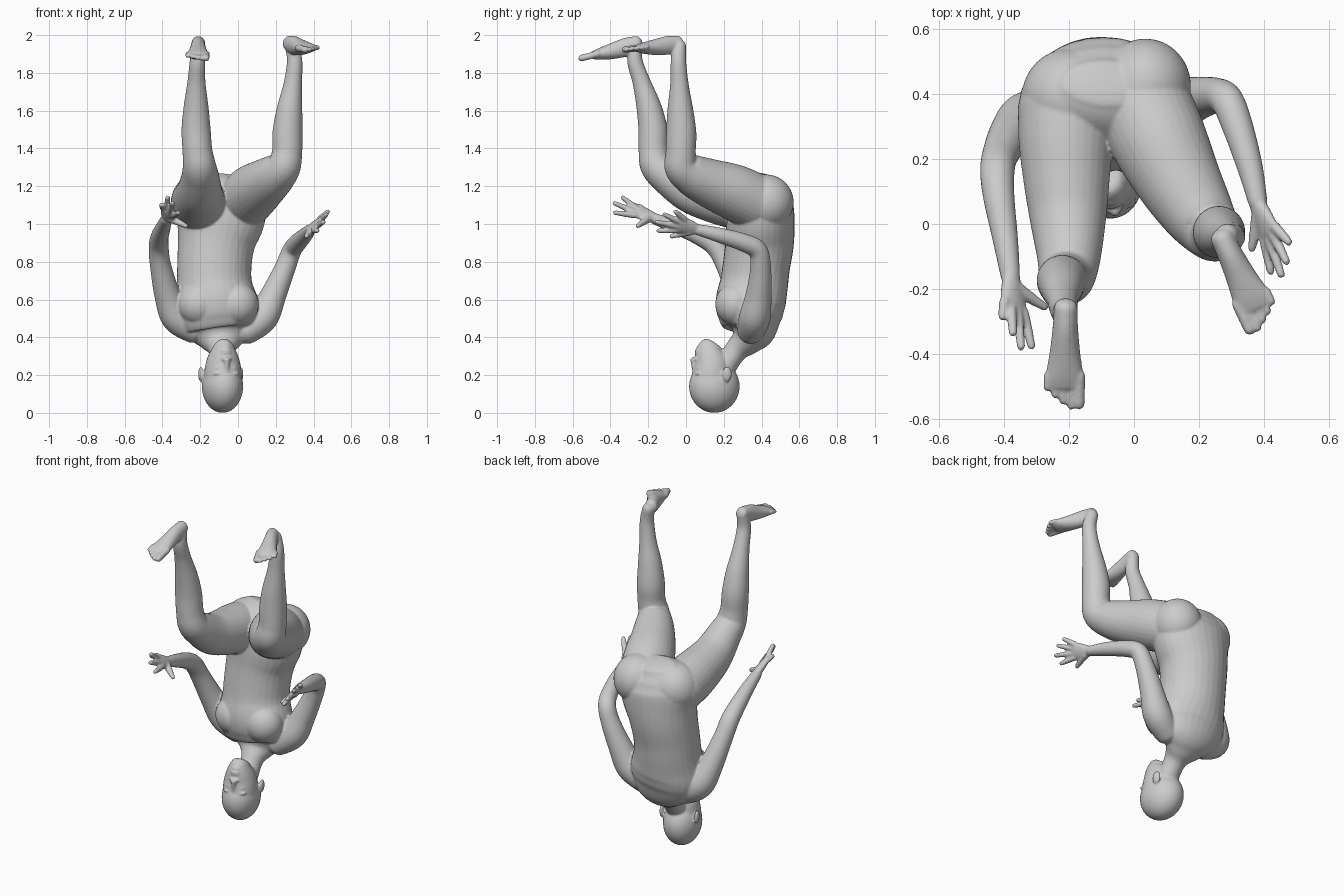
import bpy, bmesh, math
from mathutils import Vector, Matrix

bm = bmesh.new()
SEG = 32


def spline(pts, steps=6):
    """Catmull-Rom through points of any dimension."""
    out = []
    for i in range(len(pts) - 1):
        p0, p1, p2, p3 = (pts[max(i - 1, 0)], pts[i], pts[i + 1], pts[min(i + 2, len(pts) - 1)])
        for s in range(steps):
            t = s / steps
            out.append([0.5 * (2 * b + (c - a) * t + (2 * a - 5 * b + 4 * c - d) * t * t
                               + (3 * b - a - 3 * c + d) * t ** 3)
                        for a, b, c, d in zip(p0, p1, p2, p3)])
    out.append(list(pts[-1]))
    return out


def tube(pts, side=(1, 0, 0), dome=1.0, frame=Matrix()):
    """Loft of ellipses (x, y, z, half width along side[, half depth]) with round ends."""
    rows = spline([list(p) if len(p) == 5 else list(p) + [p[3]] for p in pts])
    c = [Vector(r[:3]) for r in rows]
    n = len(rows)
    rings = [(c[i], (c[min(i + 1, n - 1)] - c[max(i - 1, 0)]).normalized(), r[3], r[4])
             for i, r in enumerate(rows)]

    def cap(ring, sign):
        p, t, a, b = ring
        return [(p + t * sign * dome * min(a, b) * math.sin(k), t, a * math.cos(k), b * math.cos(k))
                for k in (0.4, 0.8, 1.15, 1.4)]
    rings = cap(rings[0], -1)[::-1] + rings + cap(rings[-1], 1)
    loops = []
    for p, t, a, b in rings:
        u = Vector(side)
        u = (u - t * u.dot(t)).normalized()
        v = t.cross(u)
        loops.append([bm.verts.new(frame @ (p + u * a * math.cos(k * math.tau / SEG)
                                            + v * b * math.sin(k * math.tau / SEG))) for k in range(SEG)])
    for l0, l1 in zip(loops, loops[1:]):
        for k in range(SEG):
            j = (k + 1) % SEG
            bm.faces.new((l0[k], l0[j], l1[j], l1[k]))
    bm.faces.new(loops[0][::-1])
    bm.faces.new(loops[-1])


def blob(center, radii, frame=Matrix()):
    m = frame @ Matrix.Translation(center) @ Matrix.Diagonal((*radii, 1))
    bmesh.ops.create_uvsphere(bm, u_segments=32, v_segments=20, radius=1, matrix=m)


def foot(heel, toe, side):
    """Sole and five toes, side pointing to the little toe."""
    h, d, s = Vector(heel), Vector(toe) - Vector(heel), Vector(side).normalized()
    tube([(*(h + d * f - Vector((0, 0, low))), a, b) for f, low, a, b in
          ((0, 0, .036, .04), (.2, .004, .039, .049), (.45, .006, .047, .042),
           (.68, .003, .058, .029), (.78, 0, .056, .019))], side, .7)
    for k, end in enumerate((.96, .98, .93, .87, .8)):
        off = s * (-.046 + .0245 * k)
        r = .018 if k == 0 else .0125
        tube([(*(h + d * f + off), r) for f in (.68, (.68 + end) / 2, end)], side)


def hand(wrist, thumb, fingers, side):
    """Flat palm, four fingers from index to little, and a thumb."""
    w, s = Vector(wrist), Vector(side).normalized()
    mid = sum((Vector(f) for f in fingers), Vector()) / 4
    kn = w.lerp(mid, .5)
    tube([(*w, .03, .024), (*w.lerp(kn, .5), .044, .022), (*kn, .051, .018)], side, .8)
    for i, tip in enumerate(fingers):
        b = kn + s * (i - 1.5) * .026
        t = Vector(tip)
        tube([(*b, .0165), (*b.lerp(t, .5), .0155), (*t, .0125)], side)
    t = Vector(thumb)
    b = w.lerp(kn, .3) - s * .022
    tube([(*b, .023), (*b.lerp(t, .5), .018), (*t, .0125)], side)


# torso from pelvis down to neck
tube([(-.08, .43, 1.235, .15, .08), (-.085, .415, 1.19, .215, .13), (-.09, .40, 1.12, .245, .168),
      (-.095, .395, 1.02, .235, .18), (-.115, .39, .9, .205, .181), (-.125, .373, .78, .197, .178),
      (-.125, .36, .68, .2, .18), (-.115, .342, .58, .222, .185), (-.105, .342, .5, .222, .168),
      (-.095, .342, .43, .19, .13), (-.09, .315, .38, .12, .085), (-.085, .265, .33, .068, .062),
      (-.08, .21, .25, .062, .06), (-.08, .18, .19, .06, .06)], dome=.25)
# chest and buttocks
for x in (-.205, -.005):
    blob((x, .265, .575), (.115, .11, .115))
blob((-.195, .39, 1.11), (.15, .15, .15))
blob((.035, .425, 1.115), (.14, .145, .147))

# legs
tube([(-.21, .36, 1.1, .147), (-.21, .25, 1.12, .144), (-.207, .13, 1.145, .132), (-.203, .02, 1.18, .118),
      (-.2, -.09, 1.25, .1), (-.205, -.155, 1.31, .088), (-.215, -.172, 1.39, .079),
      (-.222, -.175, 1.5, .077), (-.222, -.197, 1.62, .066), (-.22, -.235, 1.75, .048),
      (-.215, -.27, 1.86, .041), (-.212, -.265, 1.94, .036)])
tube([(.03, .36, 1.12, .15), (.08, .25, 1.17, .147), (.14, .13, 1.215, .13), (.2, .03, 1.26, .11),
      (.243, -.025, 1.305, .09), (.26, -.028, 1.38, .08), (.262, -.025, 1.48, .08),
      (.272, -.03, 1.6, .069), (.29, -.035, 1.74, .049), (.3, -.04, 1.86, .041), (.285, -.035, 1.94, .036)])
foot((-.21, -.255, 1.957), (-.215, -.565, 1.875), (-1, 0, 0))
foot((.27, -.04, 1.957), (.402, -.315, 1.924), (.9, .42, .05))

# arms
tube([(-.24, .34, .445, .075), (-.325, .325, .51, .084), (-.375, .28, .63, .069), (-.41, .215, .78, .056),
      (-.42, .16, .875, .053), (-.415, .08, .93, .048), (-.395, -.05, .985, .039), (-.38, -.16, 1.025, .03)])
tube([(.05, .345, .44, .075), (.132, .365, .51, .083), (.19, .385, .63, .068), (.25, .395, .77, .055),
      (.285, .38, .86, .051), (.315, .31, .9, .048), (.355, .18, .94, .04), (.38, .07, .968, .03)])
hand((-.378, -.165, 1.03), (-.275, -.255, .99),
     [(-.315, -.375, 1.06), (-.347, -.378, 1.11), (-.372, -.335, 1.14), (-.405, -.285, 1.1)], (-.7, .4, .5))
hand((.38, .06, .97), (.362, -.075, .935),
     [(.42, -.145, .965), (.452, -.155, 1.01), (.468, -.115, 1.05), (.475, -.055, 1.065)], (.4, .55, .75))

# head, turned a little to the side
H = Matrix.Translation((-.082, .15, 0)) @ Matrix.Rotation(math.radians(12), 4, 'Z')
blob((0, 0, .14), (.108, .135, .14), H)                             # skull
tube([(0, -.012, .12, .1, .116), (0, -.012, .19, .1, .109), (0, -.012, .25, .094, .098),
      (0, -.014, .3, .08, .088), (0, -.008, .335, .062, .08), (0, .005, .355, .045, .062)],
     dome=.25, frame=H)                                             # face and jaw
blob((0, -.07, .345), (.032, .026, .02), H)                         # chin
tube([(0, -.109, .22, .011), (0, -.112, .255, .013), (0, -.114, .28, .016)], frame=H)  # nose
for z in (.316, .329):
    blob((0, -.093, z), (.028, .012, .007), H)                      # lips
for s in (-1, 1):
    blob((s * .016, -.104, .286), (.012, .013, .009), H)            # nostril
    blob((s * .04, -.093, .237), (.017, .012, .01), H)              # eye
    blob((s * .04, -.1, .208), (.03, .014, .009), H)                # brow
    blob((s * .108, .045, .205), (.013, .027, .04), H)              # ear

bmesh.ops.recalc_face_normals(bm, faces=bm.faces)
me = bpy.data.meshes.new("body")
bm.to_mesh(me)
bm.free()
body = bpy.data.objects.new("body", me)
bpy.context.collection.objects.link(body)

# merge the parts into one skin and soften the joints
rm = body.modifiers.new("skin", 'REMESH')
rm.mode = 'VOXEL'
rm.voxel_size = .006
rm.use_smooth_shade = True
sm = body.modifiers.new("soften", 'SMOOTH')
sm.factor = .5
sm.iterations = 6
